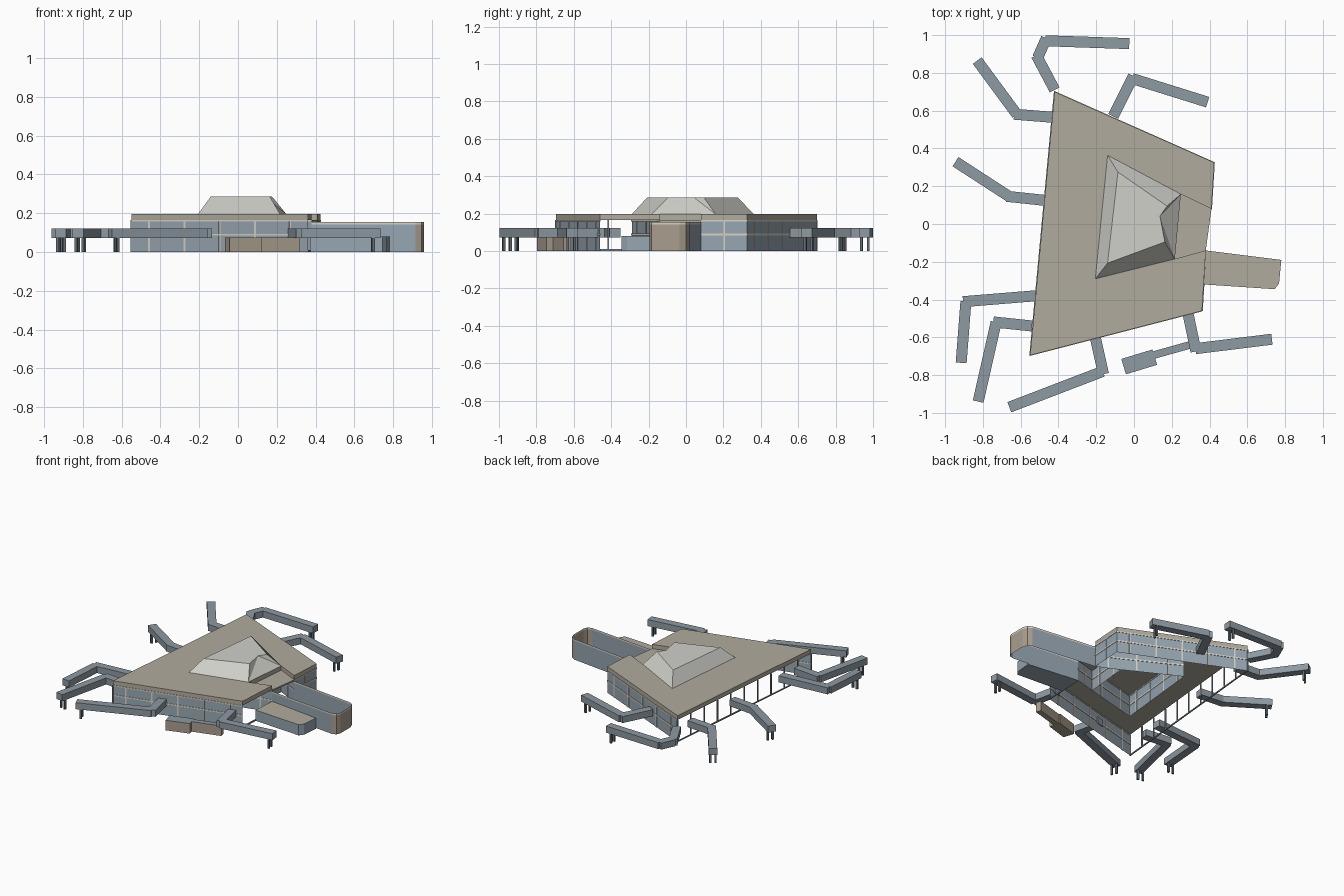
import bpy, bmesh
from mathutils import Vector

if "Cube" in bpy.data.objects:
    bpy.data.objects.remove(bpy.data.objects["Cube"])


def material(name, rgb):
    m = bpy.data.materials.new(name)
    m.use_nodes = True
    m.diffuse_color = (*rgb, 1)
    m.node_tree.nodes["Principled BSDF"].inputs["Base Color"].default_value = (*rgb, 1)
    return m


TAN = material("roof tan", (.44, .41, .34))
WARM = material("warm wall", (.40, .34, .27))
GLASS = material("blue glass", (.31, .38, .44))
METAL = material("bridge grey blue", (.27, .32, .36))
PALE = material("skylight pale", (.63, .63, .59))
FRAME = material("frame cream", (.68, .65, .58))
DARK = material("leg slate", (.13, .16, .18))


def finish(name, bm, mats, rule=None, fix=True):
    if fix:
        bmesh.ops.recalc_face_normals(bm, faces=bm.faces)
    if rule:
        for f in bm.faces:
            f.material_index = rule(f)
    me = bpy.data.meshes.new(name)
    bm.to_mesh(me)
    bm.free()
    for m in mats:
        me.materials.append(m)
    ob = bpy.data.objects.new(name, me)
    bpy.context.scene.collection.objects.link(ob)
    return ob


def add_prism(bm, pts, z0, z1):
    low = [bm.verts.new((x, y, z0)) for x, y in pts]
    top = [bm.verts.new((x, y, z1)) for x, y in pts]
    bm.faces.new(low)
    bm.faces.new(top)
    n = len(pts)
    for i in range(n):
        j = (i + 1) % n
        bm.faces.new((low[i], low[j], top[j], top[i]))


def bar(bm, a, b, width, z0, z1):
    """Straight box from a to b in plan."""
    a, b = Vector(a), Vector(b)
    d = (b - a).normalized() * width / 2
    s = Vector((-d.y, d.x))
    add_prism(bm, [a - s, b - s, b + s, a + s], z0, z1)


def sheet(bm, pts, z0, z1):
    """Open wall following a plan path."""
    cols = [[bm.verts.new((x, y, z)) for z in (z0, z1)] for x, y in pts]
    for p, q in zip(cols, cols[1:]):
        bm.faces.new((p[0], q[0], q[1], p[1]))


# Plan corners of the hall, the recess and the core
BACK, EAST, SOUTH, WEST = (-.42, .70), (.425, .325), (.36, -.46), (-.55, -.695)
SEAM_N, SEAM_S = (.41, .08), (.38, -.14)
CORE_NE, CORE_SE, CORE_SW, CORE_NW = (.248, .158), (.216, -.185), (-.205, -.29), (-.14, .364)
EAVES, TOP = .165, .197

# Main roof with a recess towards the wing
bm = bmesh.new()
add_prism(bm, [BACK, EAST, SEAM_N, CORE_NE, CORE_SE, SEAM_S, SOUTH, WEST], EAVES, TOP)
bmesh.ops.triangulate(bm, faces=[f for f in bm.faces if len(f.verts) > 4])
finish("main_roof", bm, [TAN])

bm = bmesh.new()
add_prism(bm, [SEAM_N, CORE_NE, CORE_SE, SEAM_S], .155, EAVES)
finish("recess_roof", bm, [TAN])

# Faceted skylight
bm = bmesh.new()
base = [bm.verts.new((x, y, TOP)) for x, y in (CORE_NE, CORE_NW, CORE_SW, CORE_SE)]
ridge = [bm.verts.new((x, y, .287)) for x, y in
         ((.175, .095), (-.085, .275), (-.14, -.207), (.163, -.095), (.137, .042))]
ne, nw, sw, se = base
rne, rnw, rsw, rse, notch = ridge
for f in ((ne, nw, rnw, rne), (nw, sw, rsw, rnw), (sw, se, rse, rsw),
          (se, notch, rse), (se, ne, notch), (ne, rne, notch), ridge):
    bm.faces.new(f)
finish("skylight", bm, [PALE])


# Glazed walls with raised cream frames
def glazed_wall(name, a, b, z1=EAVES, step=.18):
    bm = bmesh.new()
    sheet(bm, [a, b], 0, z1)
    finish(name + "_glass", bm, [GLASS], fix=False)
    bm = bmesh.new()
    a, b = Vector(a), Vector(b)
    d = (b - a).normalized()
    n = max(1, round((b - a).length / step))
    bar(bm, a, b, .006, .084, .094)
    bar(bm, a, b, .006, z1 - .008, z1)
    for i in range(n):
        p = a.lerp(b, (i + .5) / n)
        bar(bm, p - d * .005, p + d * .005, .006, 0, z1)
    finish(name + "_frame", bm, [FRAME])


glazed_wall("front_wall", WEST, SOUTH)
glazed_wall("east_wall", SEAM_N, EAST)
glazed_wall("back_wall", EAST, BACK)
glazed_wall("core_front", CORE_SW, CORE_SE)
glazed_wall("core_east", CORE_SE, CORE_NE)
glazed_wall("core_back", CORE_NE, CORE_NW)
glazed_wall("core_west", CORE_NW, CORE_SW)
glazed_wall("recess_north", CORE_NE, SEAM_N)
glazed_wall("recess_south", SEAM_S, CORE_SE)

# Open west side: slim posts on a ground rail
bm = bmesh.new()
a, b = Vector(BACK), Vector(WEST)
d = (b - a).normalized() * .004
bar(bm, a, b, .008, 0, .008)
for i in range(11):
    p = a.lerp(b, i / 10)
    bar(bm, p - d, p + d, .008, 0, EAVES)
bar(bm, SEAM_S, SOUTH, .008, 0, .01)
finish("open_side_posts", bm, [METAL])

# Open-topped wing with a rounded end
bm = bmesh.new()
plan = [SEAM_S, (.915, -.195), (.945, -.185), (.958, -.155), (.958, -.035),
        (.945, 0), (.915, .018), SEAM_N]
sheet(bm, plan, 0, .142)
sheet(bm, plan, .142, .155)
finish("wing_walls", bm, [GLASS, WARM, FRAME], lambda f:
       2 if f.calc_center_median().z > .14 else int(f.calc_center_median().x > .9), fix=False)

# Low block beside the wing
bm = bmesh.new()
add_prism(bm, [SEAM_S, (.78, -.19), (.768, -.315), (.745, -.345), (.37, -.32)], 0, .08)
finish("low_block", bm, [GLASS, TAN], lambda f: int(f.normal.z > .5))

# Ground-level sheds at the front
bm = bmesh.new()
bar(bm, (-.055, -.755), (.11, -.705), .085, 0, .075)
bar(bm, (.1, -.695), (.315, -.635), .04, 0, .075)
finish("front_sheds", bm, [WARM, METAL], lambda f: int(f.normal.z > .5))

# Boarding bridges with paired legs at the far ends
PATHS = [
    [(-.43, .565), (-.62, .58), (-.83, .865)],
    [(-.47, .125), (-.66, .145), (-.945, .33)],
    [(-.52, -.38), (-.89, -.41), (-.915, -.735)],
    [(-.54, -.54), (-.73, -.52), (-.825, -.94)],
    [(-.205, -.6), (-.165, -.78), (-.66, -.97)],
    [(.285, -.47), (.325, -.66), (.73, -.61)],
    [(-.11, .57), (-.01, .77), (.39, .645)],
    [(-.42, .71), (-.51, .88), (-.47, .97), (-.025, .955)],
]
for k, path in enumerate(PATHS, 1):
    bm = bmesh.new()
    for p, q in zip(path, path[1:]):
        u = (Vector(q) - Vector(p)).normalized() * .015
        end = Vector(q) if q == path[-1] else Vector(q) + u
        bar(bm, p, end, .058, .073, .122)
    finish(f"boarding_bridge_{k}", bm, [METAL])
    bm = bmesh.new()
    p, q = Vector(path[-2]), Vector(path[-1])
    d = (q - p).normalized()
    for side in (-.018, .018):
        c = q - d * .035 + Vector((-d.y, d.x)) * side
        bar(bm, c - d * .007, c + d * .007, .014, 0, .073)
    finish(f"bridge_legs_{k}", bm, [DARK])
